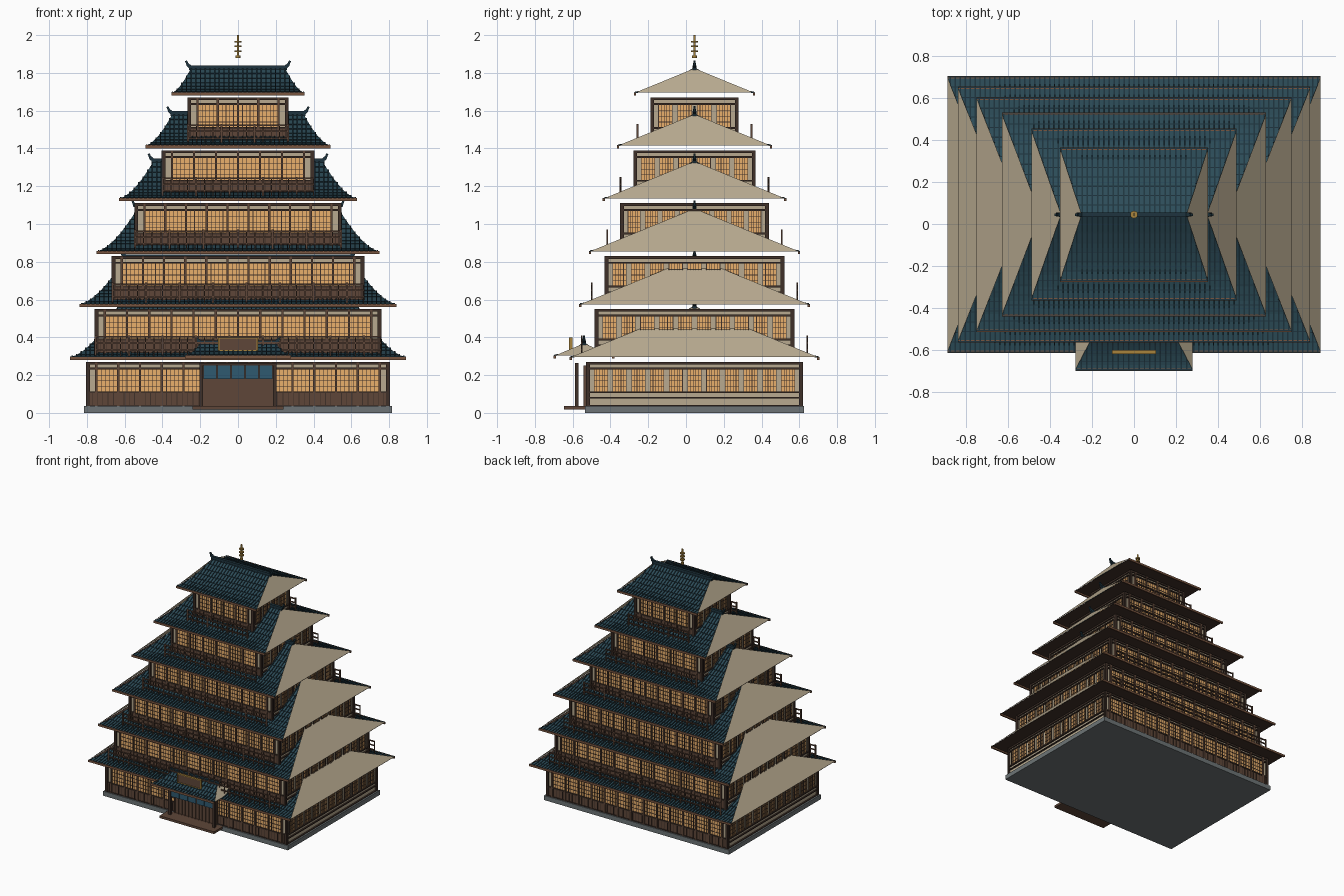
import bpy, bmesh, math
from mathutils import Vector, Matrix

if "Cube" in bpy.data.objects:
    bpy.data.objects.remove(bpy.data.objects["Cube"])

CY = 0.045  # centre line of the tower in y

def mat(name, hexcol):
    def lin(c):
        c /= 255
        return c / 12.92 if c < 0.04045 else ((c + 0.055) / 1.055) ** 2.4
    m = bpy.data.materials.new(name)
    m.diffuse_color = (*[lin(int(hexcol[i:i + 2], 16)) for i in (0, 2, 4)], 1)
    m.use_nodes = True
    m.node_tree.nodes["Principled BSDF"].inputs["Base Color"].default_value = m.diffuse_color
    return m

WOOD = mat("wood", "5e4638")
DARK = mat("dark_timber", "3f3028")
PLASTER = mat("plaster", "b8aa90")
AMBER = mat("lit_paper", "eab06c")
TILE = mat("tile", "2c4c58")
RIB = mat("tile_rib", "1e343e")
EAVE = mat("eave_wood", "7a5640")
GOLD = mat("gold", "a8843c")
STONE = mat("stone", "6d7476")
CLOTH = mat("curtain", "2f5a70")

class Part:
    """Collects boxes, prisms and faces into one named object."""
    def __init__(self, name, material):
        self.name, self.mat, self.bm = name, material, bmesh.new()

    def hull(self, a, b):
        va = [self.bm.verts.new(p) for p in a]
        vb = [self.bm.verts.new(p) for p in b]
        self.bm.faces.new(va[::-1])
        self.bm.faces.new(vb)
        for i in range(len(va)):
            j = (i + 1) % len(va)
            self.bm.faces.new((va[i], va[j], vb[j], vb[i]))

    def box(self, x0, x1, y0, y1, z0, z1):
        x0, x1, y0, y1 = min(x0, x1), max(x0, x1), min(y0, y1), max(y0, y1)
        r = [(x0, y0), (x1, y0), (x1, y1), (x0, y1)]
        self.hull([(x, y, z0) for x, y in r], [(x, y, z1) for x, y in r])

    def bar(self, p, q, w=0.004):
        p, q = Vector(p), Vector(q)
        rot = (q - p).to_track_quat('Z', 'Y')
        c = [rot @ Vector((a * w, b * w, 0)) for a, b in ((-1, -1), (1, -1), (1, 1), (-1, 1))]
        self.hull([p + o for o in c], [q + o for o in c])

    def disc(self, c, r, h, n=12):
        bmesh.ops.create_cone(self.bm, cap_ends=True, segments=n, radius1=r, radius2=r,
                              depth=h, matrix=Matrix.Translation(c))

    def face(self, pts):
        self.bm.faces.new([self.bm.verts.new(p) for p in pts])

    def done(self):
        me = bpy.data.meshes.new(self.name)
        bmesh.ops.recalc_face_normals(self.bm, faces=self.bm.faces)
        self.bm.to_mesh(me)
        self.bm.free()
        me.materials.append(self.mat)
        bpy.context.collection.objects.link(bpy.data.objects.new(self.name, me))

def roof(tag, ex, ey, z, rise, cy=CY, horns=True):
    """Concave tiled slopes front and back, with flat plaster gables leaning in at the ends."""
    rx, n = ex * 0.71, 7
    tiles, ribs = Part(tag + "_tiles", TILE), Part(tag + "_tile_ribs", RIB)
    eave, gable = Part(tag + "_eave_boards", EAVE), Part(tag + "_gables", PLASTER)
    soffit, ridge = Part(tag + "_soffit", DARK), Part(tag + "_ridge", RIB)
    def pt(x, t, s, up=0):
        return (x, cy + s * ey * (1 - t), z + rise * t ** 1.6 + up)
    def half(t):
        return ex + (rx - ex) * t
    for s in (-1, 1):
        for i in range(n):
            a, b = i / n, (i + 1) / n
            tiles.face([pt(-half(a), a, s), pt(half(a), a, s), pt(half(b), b, s), pt(-half(b), b, s)])
        # ribs running down the slope, stopping at the hips
        count = int(ex / 0.024)
        for k in range(-count, count + 1):
            x = k * ex * 0.985 / count
            end = min(1, (ex - abs(x)) / (ex - rx))
            for i in range(4):
                p, q = pt(x, end * i / 4, s, .002), pt(x, end * (i + 1) / 4, s, .002)
                ribs.bar(p, q, 0.0035)
        # horizontal tile courses
        m = max(4, int(ey / 0.045))
        for i in range(m):
            t = i / m
            ribs.bar(pt(-half(t), t, s), pt(half(t), t, s), 0.0025)
        y = cy + s * ey
        eave.box(-ex, ex, y - .006, y + .006, z - .014, z + .002)
        gable.face([(s * ex, cy - ey, z), (s * ex, cy + ey, z), (s * rx, cy, z + rise)])
        if horns:  # upswept ridge-end ornaments
            top = z + rise
            ridge.bar((s * rx, cy, top + .005), (s * (rx + .018), cy, top + .02), .009)
            ridge.bar((s * (rx + .016), cy, top + .018), (s * (rx + .026), cy, top + .04), .006)
    ridge.box(-rx - .01, rx + .01, cy - .011, cy + .011, z + rise - .01, z + rise + .016)
    soffit.face([(-ex, cy - ey, z - .002), (ex, cy - ey, z - .002), (ex, cy + ey, z - .002), (-ex, cy + ey, z - .002)])
    for p in (tiles, ribs, eave, gable, soffit, ridge):
        p.done()

def storey(tag, hx, hy, top, bays, side_bays):
    """Plaster core with wainscot, lit lattice windows, posts and beams on four sides."""
    base, sill, head = top - .24, top - .16, top - .04
    core, frame = Part(tag + "_walls", PLASTER), Part(tag + "_timber_frame", DARK)
    wain, glow = Part(tag + "_wainscot", WOOD), Part(tag + "_windows", AMBER)
    core.box(-hx + .01, hx - .01, CY - hy + .01, CY + hy - .01, base, top)
    for side in ("front", "back", "left", "right"):
        s = -1 if side in ("front", "left") else 1
        ends = side in ("left", "right")
        hu = hy if ends else hx
        def put(part, u0, u1, z0, z1, d, back=.012):
            if ends:
                part.box(s * (hx - back), s * (hx + d), CY + u0, CY + u1, z0, z1)
            else:
                part.box(u0, u1, CY + s * (hy - back), CY + s * (hy + d), z0, z1)
        for z0, z1 in ((base, base + .012), (sill - .006, sill + .004), (head, head + .01), (top - .014, top)):
            put(frame, -hu, hu, z0, z1, .002)
        for u in (-hu, hu - .016):
            put(frame, u, u + .016, base, top, .004)
        if ends:
            put(frame, -hu, hu, sill - .035, sill - .027, .001)
        else:
            put(wain, -hu + .01, hu - .01, base, sill - .005, -.003)
            planks = int(hu / .014)
            for i in range(planks + 1):
                u = -hu + 2 * hu * i / planks
                put(frame, u - .002, u + .002, base, sill, 0)
        n = side_bays if ends else bays
        span = 2 * (hu - (.025 if ends else .05))
        w = span / n
        for i in range(n):
            u0 = -span / 2 + i * w
            a, b = (u0 + w * .14, u0 + w * .86) if ends else (u0 + .004, u0 + w - .004)
            put(glow, a, b, sill, head, -.006)
            for k in range(6):  # lattice
                u = a + (b - a) * k / 5
                put(frame, u - .0015, u + .0015, sill, head, -.003)
            for k in (1, 2, 3):
                zz = sill + (head - sill) * k / 4
                put(frame, a, b, zz - .0015, zz + .0015, -.003)
        if not ends:
            for i in range(n + 1):
                u = -span / 2 + i * w
                put(wain, u - .006, u + .006, base, top, .004)
    for p in (core, frame, wain, glow):
        p.done()

def railing(tag, hx, hy, top):
    """Balustrades along the front and back balconies."""
    r = Part(tag + "_railing", WOOD)
    for s in (-1, 1):
        y = CY + s * (hy + .072)
        for z in (top - .148, top - .18, top - .215):
            r.box(-hx, hx, y - .004, y + .004, z - .004, z + .004)
        n = int(hx / .022)
        for i in range(n + 1):
            x = -hx + 2 * hx * i / n
            w = .005 if i % 4 == 0 else .0025
            r.box(x - w, x + w, y - w, y + w, top - .25, top - (.14 if i % 4 == 0 else .15))
    r.done()

# storeys: wall half width, half depth, wall top, bays, side bays, eave half width, half depth
LEVELS = [(.80, .57, .27, 13, 11, .89, .655), (.755, .525, .55, 12, 10, .84, .605),
          (.665, .472, .83, 11, 9, .75, .553), (.545, .39, 1.11, 9, 8, .63, .48),
          (.40, .32, 1.39, 6, 6, .49, .405), (.264, .23, 1.67, 4, 4, .352, .315)]
for i, (hx, hy, top, nb, ns, ex, ey) in enumerate(LEVELS):
    storey(f"storey_{i + 1}", hx, hy, top, nb, ns)
    roof(f"roof_{i + 1}", ex, ey, top + .025, ey * .41)
    if i:
        railing(f"storey_{i + 1}", hx, hy, top)

# stone plinth
p = Part("plinth", STONE)
p.box(-.815, .815, CY - .58, CY + .58, 0, .036)
p.done()

# rooftop spire with rings
p = Part("spire", GOLD)
p.disc((0, CY, 1.94), .006, .12)
for z in (1.915, 1.94, 1.965):
    p.disc((0, CY, z), .018, .008)
p.disc((0, CY, 1.886), .012, .012)
p.done()

# entrance porch
roof("porch_roof", .28, .155, .303, .065, -.54)
p = Part("porch_posts", DARK)
for s in (-1, 1):
    p.box(s * .195 - .01, s * .195 + .01, -.588, -.568, .03, .265)
p.box(-.205, .205, -.586, -.570, .25, .265)
p.done()
p = Part("porch_step", WOOD)
p.box(-.24, .24, -.645, -.53, .018, .036)
p.done()
p = Part("entrance_door", WOOD)
p.box(-.19, .19, -.536, -.525, .036, .25)
for i in range(13):
    x = -.18 + i * .03
    p.box(x - .004, x + .004, -.542, -.525, .036, .25)
p.done()
p = Part("curtain", CLOTH)
for i in range(5):
    x = -.185 + i * .074
    p.box(x + .002, x + .072, -.581, -.577, .18, .252)
p.done()
p = Part("sign_board", WOOD)
p.box(-.1, .1, -.615, -.603, .328, .396)
p.done()
p = Part("sign_frame", GOLD)
for z in (.326, .394):
    p.box(-.105, .105, -.619, -.601, z, z + .006)
for x in (-.105, .099):
    p.box(x, x + .006, -.619, -.601, .326, .4)
p.done()
